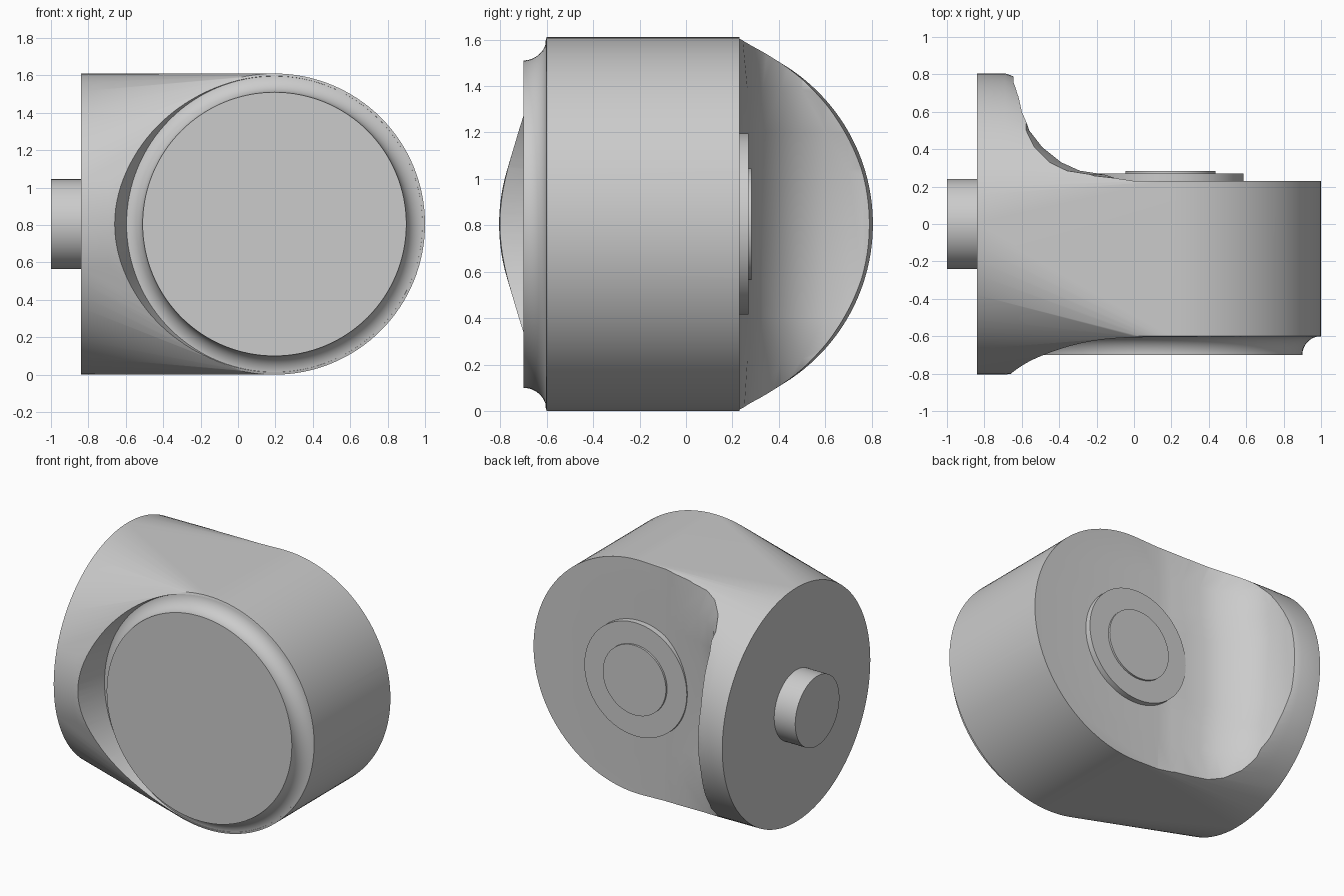
import bpy, bmesh, math
from mathutils import Vector

if "Cube" in bpy.data.objects:
    bpy.data.objects.remove(bpy.data.objects["Cube"], do_unlink=True)

R = 0.805          # shared radius of drum and flange
DRUM_X = 0.195     # drum axis position
SEG = 128

grey = bpy.data.materials.new("light_grey")
grey.use_nodes = True
colour = (0.6, 0.6, 0.6, 1)
grey.diffuse_color = colour
grey.node_tree.nodes["Principled BSDF"].inputs["Base Color"].default_value = colour


def finish(name, bm):
    bmesh.ops.recalc_face_normals(bm, faces=bm.faces)
    mesh = bpy.data.meshes.new(name)
    bm.to_mesh(mesh)
    bm.free()
    mesh.materials.append(grey)
    obj = bpy.data.objects.new(name, mesh)
    bpy.context.collection.objects.link(obj)
    return obj


def activate(obj):
    bpy.ops.object.select_all(action='DESELECT')
    obj.select_set(True)
    bpy.context.view_layer.objects.active = obj


def smooth(obj):
    activate(obj)
    bpy.ops.object.shade_smooth_by_angle(angle=math.radians(25))


def loft(rows, name):
    """Closed rings of points joined in order, with end caps."""
    bm = bmesh.new()
    rings = [[bm.verts.new(p) for p in row] for row in rows]
    n = len(rings[0])
    for a, b in zip(rings, rings[1:]):
        for i in range(n):
            j = (i + 1) % n
            bm.faces.new((a[i], a[j], b[j], b[i]))
    bm.faces.new(rings[0])
    bm.faces.new(rings[-1])
    return finish(name, bm)


def ring_y(r, y):
    steps = [2 * math.pi * i / SEG for i in range(SEG)]
    return [Vector((DRUM_X + r * math.cos(a), y, R + r * math.sin(a))) for a in steps]


def ring_x(r, x):
    steps = [2 * math.pi * i / SEG for i in range(SEG)]
    return [Vector((x, r * math.cos(a), R + r * math.sin(a))) for a in steps]


def turned(name, profile):
    return loft([ring_y(r, y) for r, y in profile], name)


def cut(obj, cutter):
    mod = obj.modifiers.new("cut", 'BOOLEAN')
    mod.operation = 'DIFFERENCE'
    mod.solver = 'EXACT'
    mod.object = cutter
    activate(obj)
    bpy.ops.object.modifier_apply(modifier=mod.name)
    bpy.data.objects.remove(cutter, do_unlink=True)


# Housing: skin stretched between the side flange and the drum
bm = bmesh.new()
for p in ring_x(R, -0.84) + ring_x(R, -0.69) + ring_y(R, -0.6) + ring_y(R, 0.23):
    bm.verts.new(p)
hull = bmesh.ops.convex_hull(bm, input=bm.verts)
spare = [v for v in bm.verts if not v.link_faces]
bmesh.ops.delete(bm, geom=spare, context='VERTS')
bmesh.ops.dissolve_limit(bm, angle_limit=0.001, verts=bm.verts, edges=bm.edges)
housing = finish("housing", bm)

# Flared recess around the front cap
cut(housing, turned("front_cutter", [(0.79, -0.598), (0.873, -0.86)]))

# Curved pocket behind the drum, its wall leaning inwards above and below
pocket = [(0.0, 0.23), (-0.1, 0.245), (-0.2, 0.265), (-0.33, 0.285), (-0.43, 0.33),
          (-0.53, 0.41), (-0.6, 0.5), (-0.635, 0.6), (-0.645, 0.7), (-0.645, 0.9),
          (1.2, 0.9), (1.2, 0.23)]
lean = [(-0.9, -0.08), (-0.58, 0.04), (-0.4, 0.025), (-0.23, 0)]
lean += [(-dz, dx) for dz, dx in reversed(lean)]
cut(housing, loft([[(x + (dx if -1 < x < -0.15 else 0), y, R + dz) for x, y in pocket]
                   for dz, dx in lean], "pocket_cutter"))
smooth(housing)

# Front cap with a hollow rounded shoulder
shoulder = [(R - 0.1 * math.cos(t), -0.7 + 0.1 * math.sin(t))
            for t in [math.pi / 2 * i / 12 for i in range(13)]]
smooth(turned("front_cap", shoulder + [(R - 0.01, -0.57)]))

# Rear bearing plate and its centre disc
smooth(turned("rear_plate", [(0.39, 0.2), (0.39, 0.27)]))
smooth(turned("rear_disc", [(0.24, 0.2), (0.24, 0.283)]))

# Side shaft
smooth(loft([ring_x(0.24, -1), ring_x(0.24, -0.8)], "side_shaft"))
